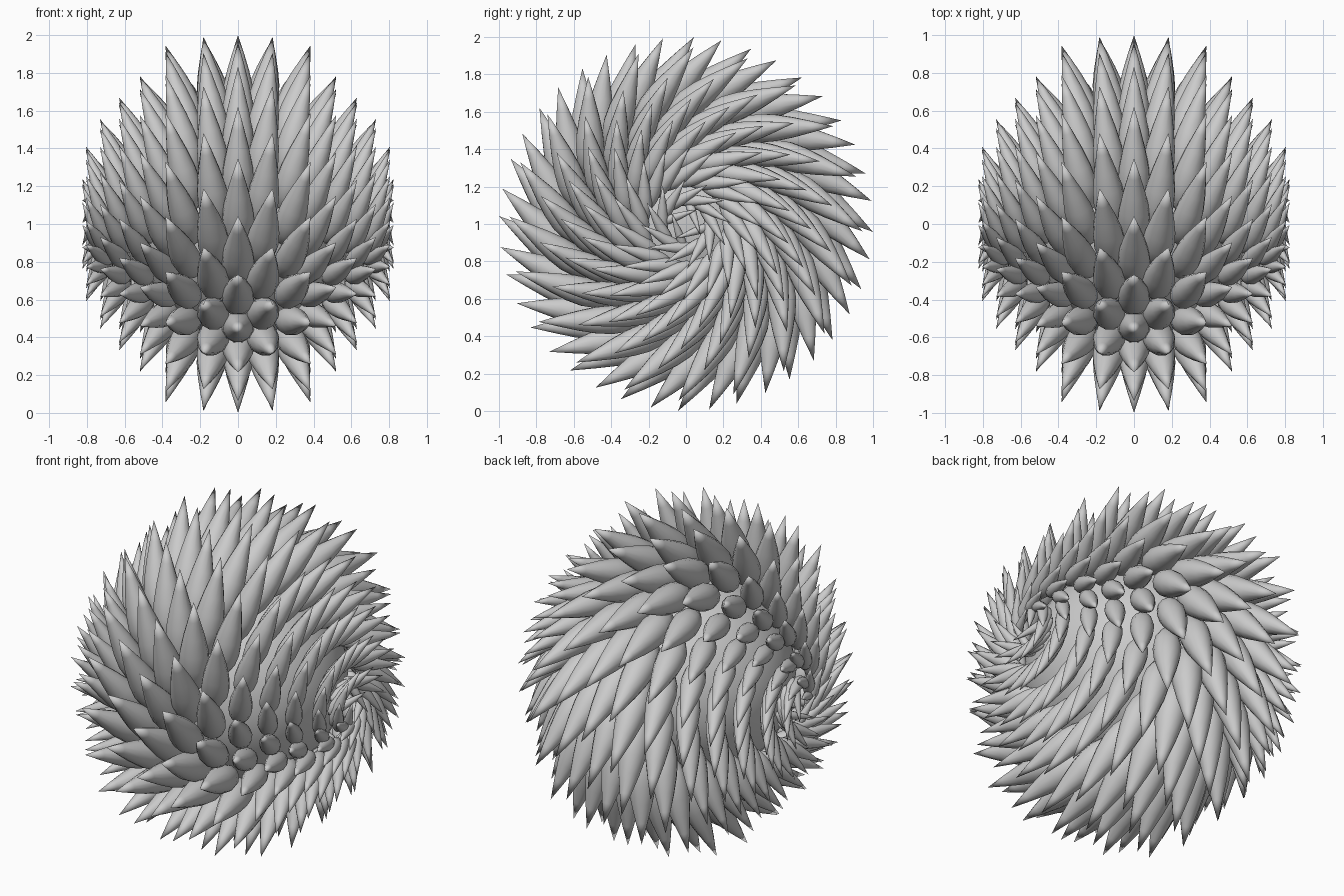
import bpy, bmesh
from math import sin, cos, pi, radians, atan2, sqrt
from mathutils import Vector

if "Cube" in bpy.data.objects:
    bpy.data.objects.remove(bpy.data.objects["Cube"])

CENTRE = Vector((0, 0, 1))
SIDES = 12
# spike outline: position along the length, relative radius
PROFILE = [(0.06, .5), (0.18, .88), (0.3, 1), (0.45, .92), (0.62, .69), (0.8, .38)]
# each ring of spikes: tip x, tip distance from the x axis, size, count
RINGS = [(0, 1, 1, 20), (.183, 1, .98, 20), (.383, .945, .9, 20), (.52, .79, .76, 20),
         (.63, .67, .65, 20), (.73, .56, .56, 20), (.805, .41, .46, 20),
         (.825, .24, .38, 12), (.815, .10, .28, 4)]
TILT = radians(32)


def add_spike(bm, tip, axis, length, radius):
    u = axis.orthogonal().normalized()
    v = axis.cross(u)
    base = tip - axis * length
    loops = [[bm.verts.new(base + axis * length * t + (u * cos(a) + v * sin(a)) * radius * r)
              for a in (2 * pi * i / SIDES for i in range(SIDES))] for t, r in PROFILE]
    start, end = bm.verts.new(base), bm.verts.new(tip)
    for i in range(SIDES):
        j = (i + 1) % SIDES
        bm.faces.new((start, loops[0][j], loops[0][i]))
        bm.faces.new((end, loops[-1][i], loops[-1][j]))
        for a, b in zip(loops, loops[1:]):
            bm.faces.new((a[i], a[j], b[j], b[i]))


def finish(bm, name):
    mesh = bpy.data.meshes.new(name)
    bm.to_mesh(mesh)
    bm.free()
    mesh.shade_smooth()
    ob = bpy.data.objects.new(name, mesh)
    bpy.context.collection.objects.link(ob)


# swirling rings of spikes, the same on both sides of the middle ring
for k, (x, dist, size, count) in enumerate(RINGS):
    lean = min(.7 * sin(atan2(x, dist)), .37)      # outward part of the direction
    flat = sqrt(1 - lean * lean)
    for side, label in ((1, "right"), (-1, "left")):
        if k == 0 and side < 0:
            continue
        bm = bmesh.new()
        for i in range(count):
            a = radians(51.6 + (9.5 if k % 2 else 0)) + 2 * pi * i / count
            tip = CENTRE + Vector((side * x, dist * cos(a), dist * sin(a)))
            d = a - TILT
            axis = Vector((side * lean, flat * cos(d), flat * sin(d)))
            add_spike(bm, tip, axis, .62 * size ** .7, .088 * size)
        finish(bm, "middle_spikes" if k == 0 else f"{label}_spikes_{k}")

# hidden core that closes the gaps between the spikes
bm = bmesh.new()
bmesh.ops.create_uvsphere(bm, u_segments=32, v_segments=16, radius=.6)
bmesh.ops.translate(bm, verts=bm.verts, vec=CENTRE)
finish(bm, "core")
